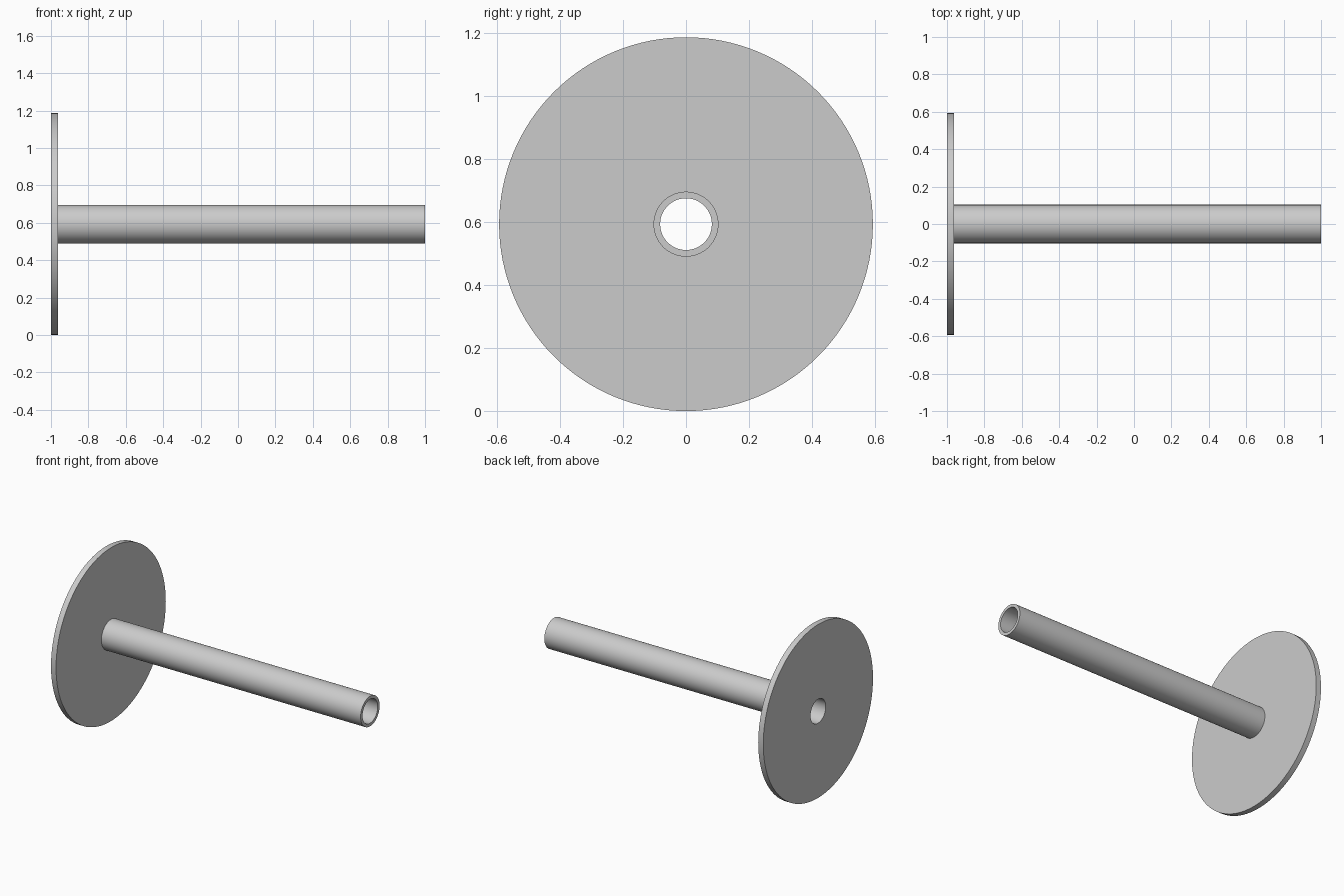
import bpy, bmesh, math
from mathutils import Vector

cube = bpy.data.objects.get("Cube")
if cube:
    bpy.data.objects.remove(cube, do_unlink=True)

DISC_R, TUBE_R, BORE_R = 0.593, 0.103, 0.082
LEFT, RIGHT, DISC_FACE = 1.0, -1.0, -0.962
SEGMENTS = 128

# Plain grey material
grey = bpy.data.materials.new("light grey")
grey.use_nodes = True
colour = (0.6, 0.6, 0.6, 1)
grey.diffuse_color = colour
grey.node_tree.nodes["Principled BSDF"].inputs["Base Color"].default_value = colour


def lathe_x(name, profile, material):
    """Spin a closed (x, radius) profile around the x axis."""
    bm = bmesh.new()
    verts = [bm.verts.new((x, 0, r)) for x, r in profile]
    edges = [bm.edges.new((v, verts[i - 1])) for i, v in enumerate(verts)]
    bmesh.ops.spin(bm, geom=verts + edges, cent=(0, 0, 0), axis=(1, 0, 0),
                   angle=math.tau, steps=SEGMENTS, use_duplicate=False)
    bmesh.ops.remove_doubles(bm, verts=bm.verts[:], dist=1e-4)
    bmesh.ops.recalc_face_normals(bm, faces=bm.faces[:])
    mesh = bpy.data.meshes.new(name)
    bm.to_mesh(mesh)
    bm.free()
    mesh.materials.append(material)
    obj = bpy.data.objects.new(name, mesh)
    bpy.context.collection.objects.link(obj)
    bpy.ops.object.select_all(action='DESELECT')
    obj.select_set(True)
    bpy.context.view_layer.objects.active = obj
    bpy.ops.object.shade_smooth_by_angle(angle=math.radians(30))
    return obj


# Round end disc and hollow tube in one piece, with the bore running through
flanged_tube = lathe_x("flanged_tube", [
    (RIGHT, BORE_R), (RIGHT, DISC_R), (DISC_FACE, DISC_R),
    (DISC_FACE, TUBE_R), (LEFT, TUBE_R), (LEFT, BORE_R)], grey)
flanged_tube.location = Vector((0, 0, DISC_R))
